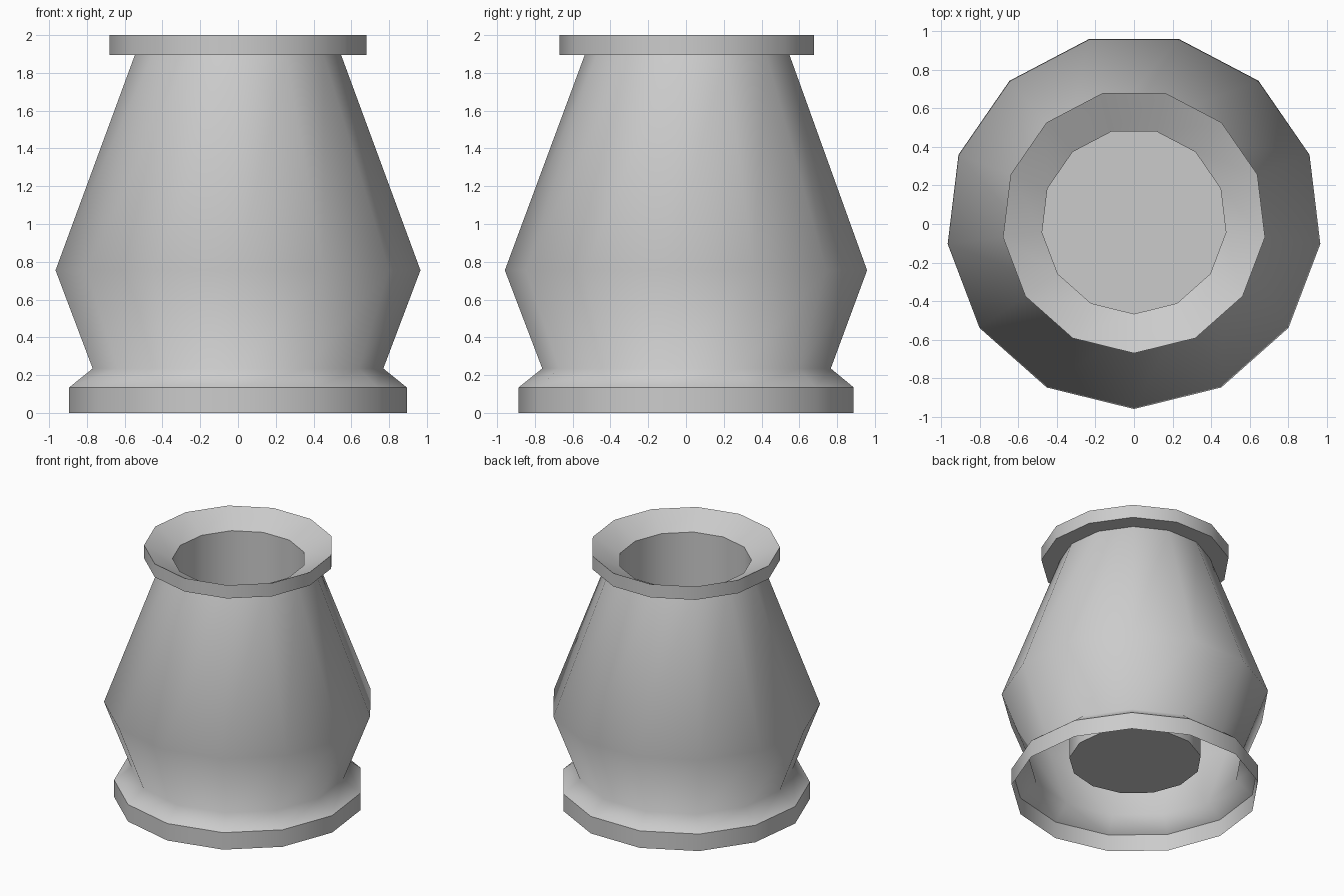
import bpy, bmesh, math

SIDES = 13
Y_SHIFT = 0.014  # an odd number of sides needs a nudge to sit centred

if "Cube" in bpy.data.objects:
    bpy.data.objects.remove(bpy.data.objects["Cube"], do_unlink=True)

grey = bpy.data.materials.new("plain grey")
grey.use_nodes = True
colour = (0.6, 0.6, 0.6, 1)
grey.diffuse_color = colour
grey.node_tree.nodes["Principled BSDF"].inputs["Base Color"].default_value = colour

# Profile (radius, height, crisp edge), from the open foot up and down into the cup
profile = [
    (0.90, 0.0, True),      # foot band
    (0.90, 0.135, True),
    (0.775, 0.235, False),  # waist
    (0.973, 0.755, False),  # belly
    (0.55, 1.895, True),    # neck under the rim
    (0.684, 1.895, True),   # rim band
    (0.684, 2.0, True),
    (0.48, 1.895, True),    # mouth
    (0.48, 0.25, True),     # cup floor
]


def ring(bm, radius, height):
    """One ring of vertices with a corner facing the front."""
    verts = []
    for i in range(SIDES):
        a = math.tau * i / SIDES - math.pi / 2
        verts.append(bm.verts.new((radius * math.cos(a),
                                   radius * math.sin(a) + Y_SHIFT, height)))
    return verts


bm = bmesh.new()
rings = [ring(bm, r, z) for r, z, _ in profile]

# Walls between neighbouring rings
for low, high in zip(rings, rings[1:]):
    for i in range(SIDES):
        j = (i + 1) % SIDES
        bm.faces.new((low[i], low[j], high[j], high[i])).smooth = True

# Cup floor
bm.faces.new(rings[-1])

# Crisp edges around the bands, mouth and floor
for verts, (_, _, crisp) in zip(rings, profile):
    for i in range(SIDES):
        edge = bm.edges.get((verts[i], verts[(i + 1) % SIDES]))
        edge.smooth = not crisp

mesh = bpy.data.meshes.new("vase")
bm.to_mesh(mesh)
bm.free()
mesh.materials.append(grey)
vase = bpy.data.objects.new("vase", mesh)
bpy.context.collection.objects.link(vase)
